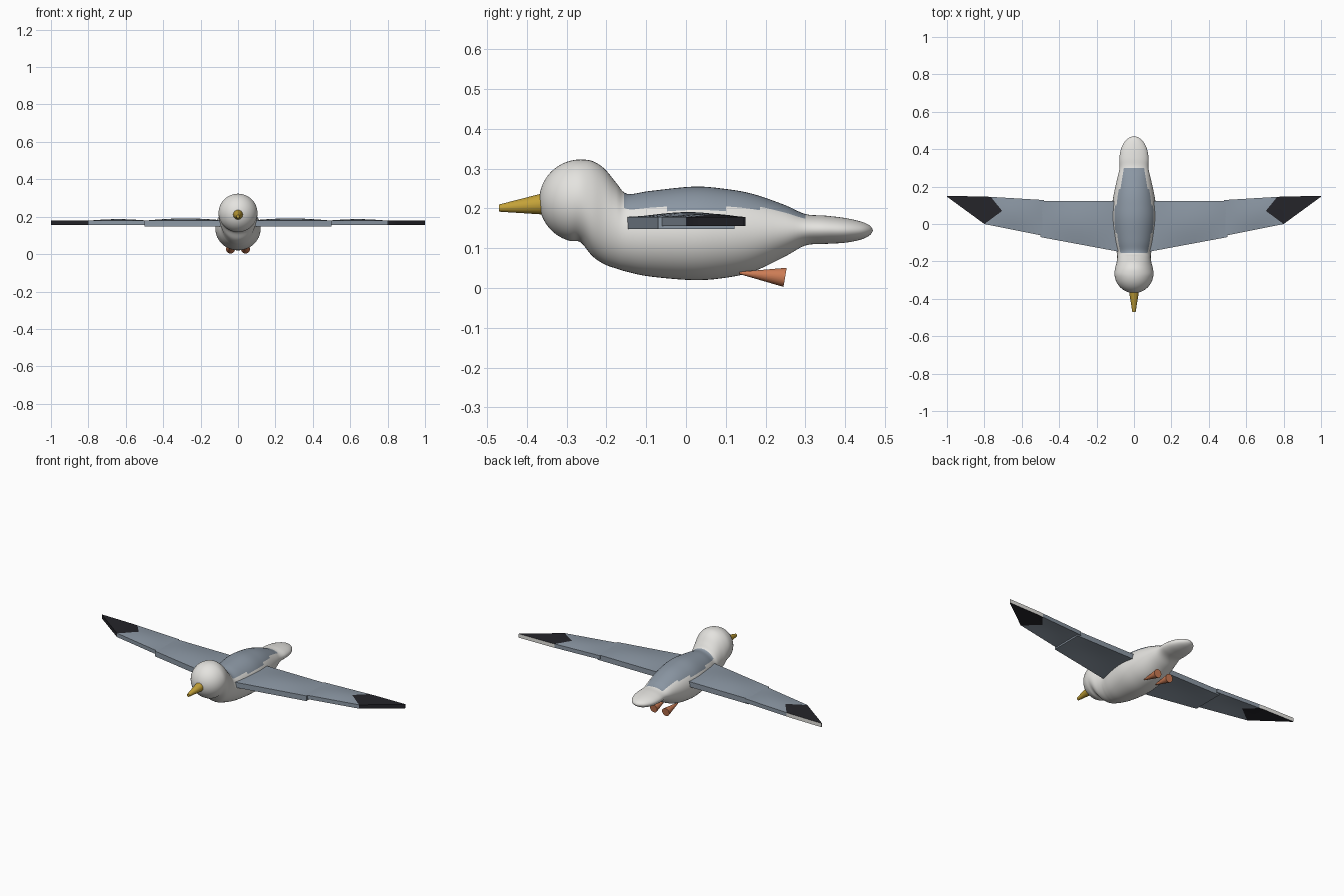
import bpy
import bmesh
import math
from mathutils import Vector

cube = bpy.data.objects.get("Cube")
if cube:
    bpy.data.objects.remove(cube, do_unlink=True)


def material(name, rgb):
    m = bpy.data.materials.new(name)
    m.use_nodes = True
    m.diffuse_color = (*rgb, 1)
    m.node_tree.nodes["Principled BSDF"].inputs["Base Color"].default_value = (*rgb, 1)
    return m


WHITE = material("white_feathers", (0.78, 0.77, 0.74))
GREY = material("grey_feathers", (0.26, 0.31, 0.37))
BLACK = material("black_feathers", (0.018, 0.018, 0.023))
YELLOW = material("beak_yellow", (0.55, 0.36, 0.04))
ORANGE = material("foot_orange", (0.6, 0.2, 0.09))
parts = []


def loft(name, rings, mats, rule=None, cuts=(), mirror=False):
    """Skin closed rings of points, cap the ends, then colour faces by a rule."""
    bm = bmesh.new()
    loops = [[bm.verts.new(p) for p in ring] for ring in rings]
    n = len(loops[0])
    for a, b in zip(loops, loops[1:]):
        for i in range(n):
            j = (i + 1) % n
            bm.faces.new((a[i], a[j], b[j], b[i]))
    bm.faces.new(loops[0])
    bm.faces.new(loops[-1])
    bmesh.ops.remove_doubles(bm, verts=bm.verts[:], dist=0.0001)
    for co, no in cuts:
        bmesh.ops.bisect_plane(bm, geom=bm.verts[:] + bm.edges[:] + bm.faces[:],
                               plane_co=co, plane_no=no)
    bmesh.ops.recalc_face_normals(bm, faces=bm.faces[:])
    bm.normal_update()
    if rule:
        for f in bm.faces:
            f.material_index = rule(f.calc_center_median(), f.normal)
    me = bpy.data.meshes.new(name)
    bm.to_mesh(me)
    bm.free()
    for m in mats:
        me.materials.append(m)
    ob = bpy.data.objects.new(name, me)
    bpy.context.scene.collection.objects.link(ob)
    if mirror:
        mod = ob.modifiers.new("mirror", "MIRROR")
        mod.use_mirror_merge = False
    parts.append(ob)
    return ob


def circle(center, rx, rz, n=48):
    x, y, z = center
    return [(x + rx * math.cos(math.tau * i / n), y, z + rz * math.sin(math.tau * i / n))
            for i in range(n)]


def catmull(pts, steps):
    out = []
    for i in range(len(pts) - 1):
        p0, p1, p2, p3 = pts[max(i - 1, 0)], pts[i], pts[i + 1], pts[min(i + 2, len(pts) - 1)]
        for s in range(steps):
            t = s / steps
            out.append(0.5 * (2 * p1 + (p2 - p0) * t + (2 * p0 - 5 * p1 + 4 * p2 - p3) * t * t
                              + (3 * p1 - 3 * p2 + p3 - p0) * t ** 3))
    return out + [pts[-1]]


# Head, body and tail in one skin: y, bottom, top, half width
R = 0.104
stations = []
for k in range(7):
    t = math.radians(15 * k)
    r = R * math.sin(t)
    stations.append(Vector((-0.265 - R * math.cos(t), 0.219 - r, 0.219 + r, r)))
stations += [Vector(s) for s in (
    (-0.235, 0.080, 0.319, 0.101), (-0.205, 0.060, 0.300, 0.093), (-0.175, 0.049, 0.264, 0.090),
    (-0.148, 0.041, 0.237, 0.093), (-0.09, 0.029, 0.244, 0.107), (0.02, 0.020, 0.255, 0.121),
    (0.10, 0.026, 0.249, 0.117), (0.17, 0.042, 0.236, 0.106), (0.25, 0.080, 0.208, 0.088),
    (0.30, 0.107, 0.186, 0.077), (0.35, 0.111, 0.182, 0.078), (0.40, 0.114, 0.176, 0.070),
    (0.44, 0.122, 0.167, 0.050), (0.462, 0.133, 0.157, 0.025), (0.47, 0.145, 0.145, 0))]


def body_color(c, n):
    edge = 0.199 - 0.25 * max(c.y - 0.2, 0)
    return int(-0.152 < c.y < 0.305 and c.z > edge)


loft("body", [circle((0, y, (lo + hi) / 2), max(w, 0), max((hi - lo) / 2, 0))
              for y, lo, hi, w in catmull(stations, 5)], [WHITE, GREY], body_color)


# Wings: chord sections of x, front y, back y, arched between root and end
def wing_rings(root, end, top, thick, arch, steps=10, n=10):
    rings = []
    for i in range(steps + 1):
        u = i / steps
        x, front, back = Vector(root).lerp(Vector(end), u)
        upper = []
        for j in range(n + 1):
            v = j / n
            z = top + arch * math.sin(math.pi * u) * math.sin(math.pi * v)
            upper.append(Vector((x, front + (back - front) * v, z)))
        rings.append(upper + [p - Vector((0, 0, thick)) for p in reversed(upper)])
    return rings


loft("inner_wings", wing_rings((0.06, -0.152, 0.122), (0.5, -0.07, 0.122), 0.179, 0.031, 0.012),
     [GREY], mirror=True)

knee = Vector((0.705, 0.07, 0))
front_cut = Vector((0.07, 0.095, 0))
back_cut = Vector((0.08, -0.065, 0))


def tip_color(c, n):
    dark = (c - knee).dot(front_cut) > 0 and (c - knee).dot(back_cut) > 0
    if not dark:
        return 0
    return 2 if n.y > 0.7 else 1


outer = wing_rings((0.48, -0.064, 0.128), (0.8, 0, 0.147), 0.179, 0.023, 0.008)
tip = wing_rings((0.8, 0, 0.147), (1, 0.146, 0.15), 0.179, 0.023, 0, steps=4)
loft("outer_wings", outer + tip[1:], [GREY, BLACK, WHITE], tip_color,
     [(knee, front_cut), (knee, back_cut)], mirror=True)

# Beak and feet
loft("beak", [circle((0, -0.345, 0.213), 0.029, 0.029, 24),
              circle((0, -0.47, 0.201), 0.009, 0.009, 24)], [YELLOW])
foot_end = [(x, y + (z - 0.027) * 0.17, z) for x, y, z in circle((0.04, 0.249, 0.027), 0.024, 0.024, 24)]
loft("feet", [circle((0.04, 0.135, 0.038), 0.003, 0.003, 24), foot_end], [ORANGE], mirror=True)

# Smooth shading with sharp edges kept
bpy.ops.object.select_all(action="DESELECT")
for ob in parts:
    ob.select_set(True)
bpy.context.view_layer.objects.active = parts[0]
bpy.ops.object.shade_smooth_by_angle(angle=math.radians(35))
